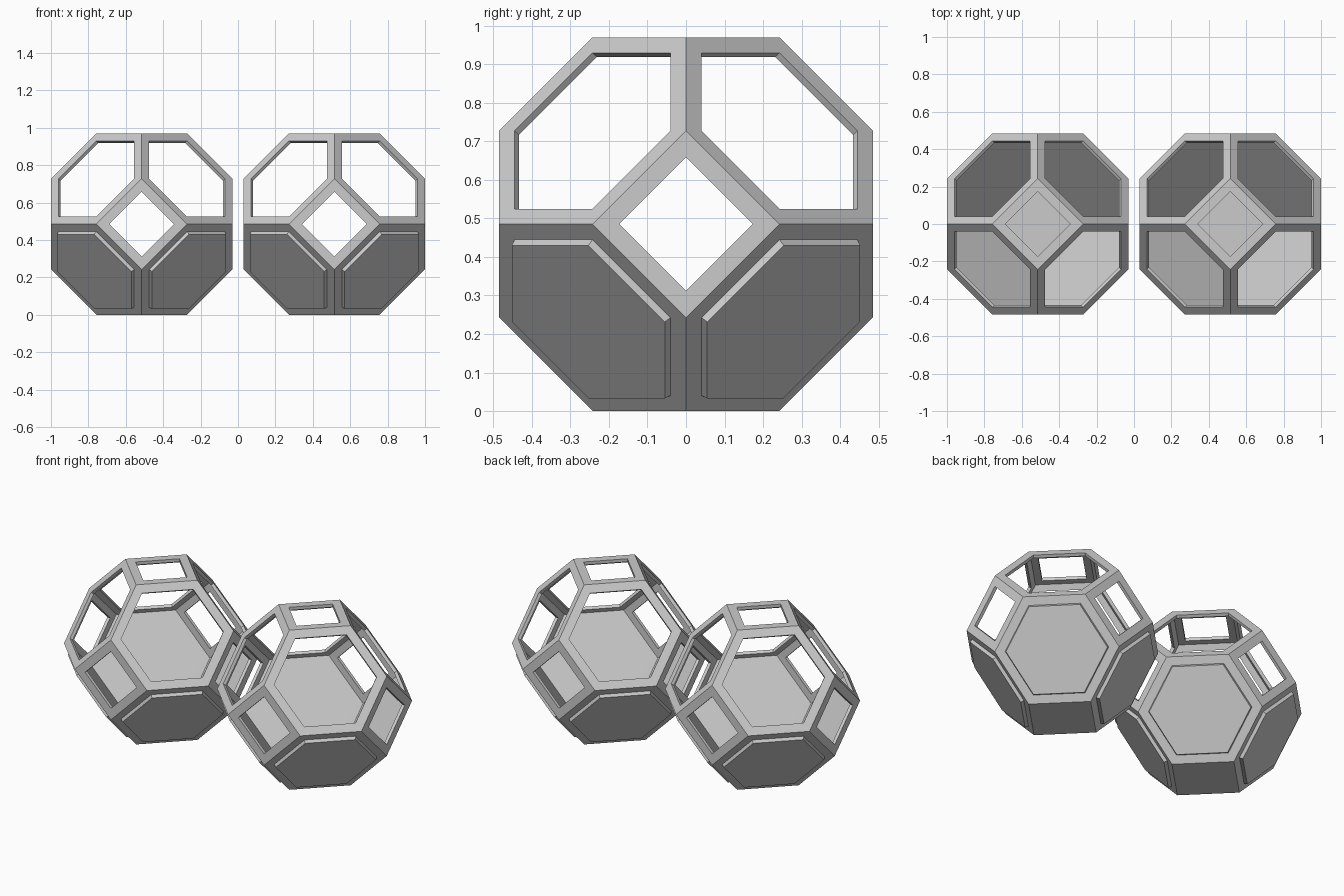
import bpy, bmesh
from itertools import permutations
from mathutils import Vector

if "Cube" in bpy.data.objects:
    bpy.data.objects.remove(bpy.data.objects["Cube"])

A = 0.2425        # half of the cell's half-height
BORDER = 0.049    # width of the frame bars
WALL = 0.019      # shell thickness and panel height
GAP = 0.515       # distance of each cell centre from the middle

grey = bpy.data.materials.new("light grey")
grey.diffuse_color = (0.6, 0.6, 0.6, 1)
grey.use_nodes = True
grey.node_tree.nodes["Principled BSDF"].inputs["Base Color"].default_value = grey.diffuse_color


def add_object(name, bm, centre):
    mesh = bpy.data.meshes.new(name)
    bm.to_mesh(mesh)
    bm.free()
    mesh.materials.append(grey)
    obj = bpy.data.objects.new(name, mesh)
    obj.location = centre
    bpy.context.collection.objects.link(obj)
    return obj


def cell_shell():
    """Truncated octahedron with flat, merged faces."""
    bm = bmesh.new()
    points = {p for sy in (A, -A) for sz in (2 * A, -2 * A)
              for p in permutations((0.0, sy, sz))}
    for p in sorted(points):
        bm.verts.new(p)
    bmesh.ops.convex_hull(bm, input=bm.verts[:])
    bmesh.ops.dissolve_limit(bm, angle_limit=0.02, verts=bm.verts[:], edges=bm.edges[:])
    bmesh.ops.recalc_face_normals(bm, faces=bm.faces[:])
    bm.normal_update()
    return bm


def build_cell(side, x):
    centre = Vector((x, 0, 2 * A))

    # Frame: every face but the bottom is inset; upper and side ones are opened
    bm = cell_shell()
    inset_faces = [f for f in bm.faces if f.normal.z > -0.9]
    bmesh.ops.inset_individual(bm, faces=inset_faces, thickness=BORDER, use_even_offset=True)
    bm.normal_update()
    panel_outlines = [([v.co.copy() for v in f.verts], f.normal.copy())
                      for f in inset_faces if f.normal.z < -0.1]
    openings = [f for f in inset_faces if f.normal.z > -0.1]
    bmesh.ops.delete(bm, geom=openings, context='FACES')
    frame = add_object(side + "_frame", bm, centre)
    solid = frame.modifiers.new("thickness", 'SOLIDIFY')
    solid.thickness = WALL
    solid.offset = -1
    solid.use_even_offset = True

    # Raised panels with slightly tapered rims on the lower hexagons
    for i, (outline, normal) in enumerate(panel_outlines):
        middle = sum(outline, Vector()) / len(outline)
        bm = bmesh.new()
        base = [bm.verts.new(p) for p in outline]
        top = [bm.verts.new(middle + (p - middle) * 0.98 + normal * WALL) for p in outline]
        bm.faces.new(top)
        for j in range(len(base)):
            k = (j + 1) % len(base)
            bm.faces.new((base[j], base[k], top[k], top[j]))
        add_object(f"{side}_panel_{i + 1}", bm, centre)


for side, x in (("left", -GAP), ("right", GAP)):
    build_cell(side, x)
